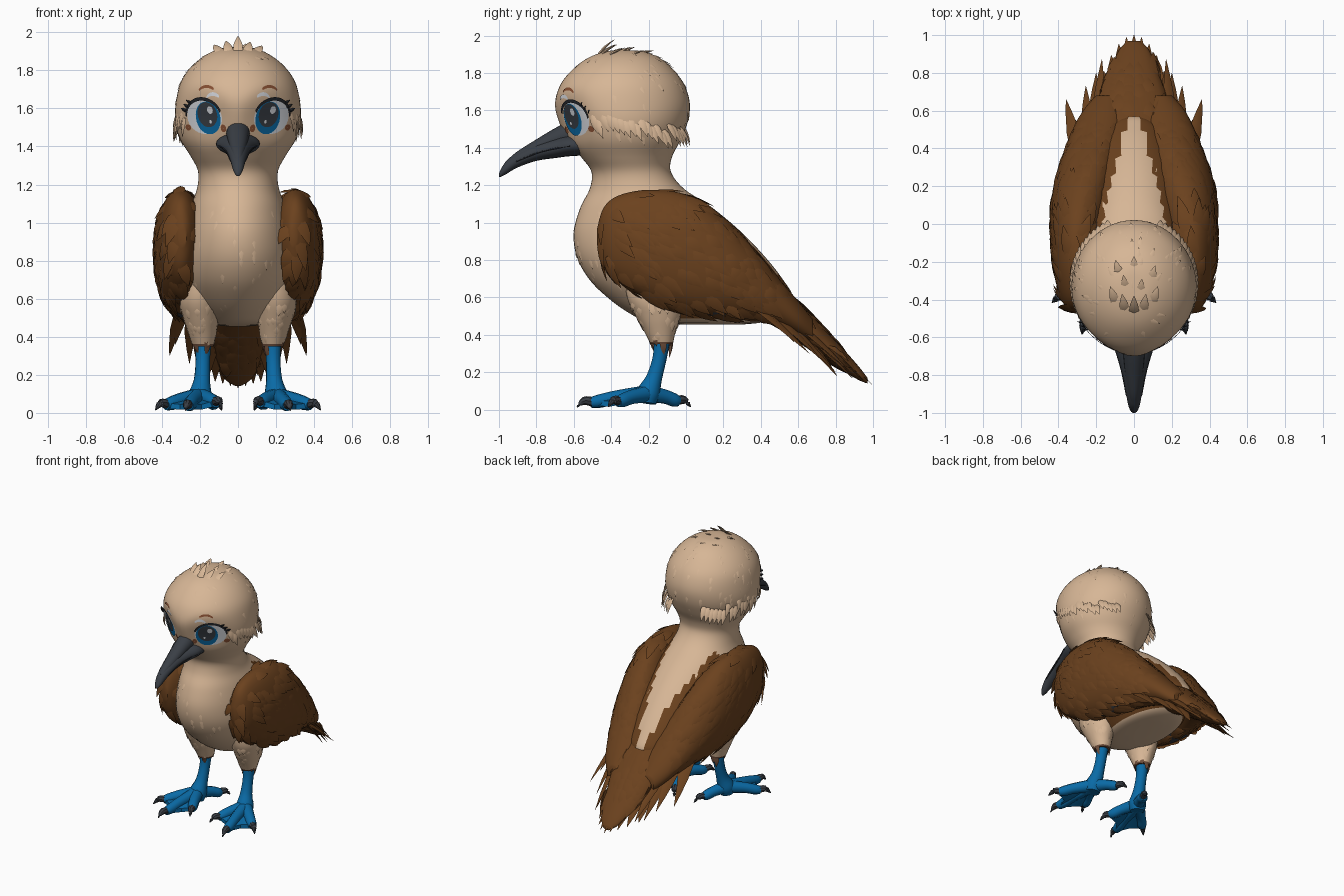
import bpy, bmesh, math, random
from mathutils import Vector as V
from mathutils.bvhtree import BVHTree

random.seed(4)
if "Cube" in bpy.data.objects:
    bpy.data.objects.remove(bpy.data.objects["Cube"], do_unlink=True)

COLOURS = {"cream": (.68, .47, .305), "brown": (.148, .054, .013), "blue": (.003, .145, .38),
           "slate": (.042, .049, .06), "white": (.72, .74, .78), "black": (.018, .02, .025),
           "rust": (.26, .085, .035), "taupe": (.16, .078, .045)}
MATS, IDX = [], {}
for i, (key, col) in enumerate(COLOURS.items()):
    m = bpy.data.materials.new(key)
    m.use_nodes = True
    m.diffuse_color = (*col, 1)
    m.node_tree.nodes["Principled BSDF"].inputs["Base Color"].default_value = (*col, 1)
    MATS.append(m)
    IDX[key] = i


def finish(name, bm, recalc=True, angle=40):
    if recalc:
        bmesh.ops.recalc_face_normals(bm, faces=bm.faces)
    # keep only the materials in use
    used = sorted({f.material_index for f in bm.faces})
    for f in bm.faces:
        f.material_index = used.index(f.material_index)
    me = bpy.data.meshes.new(name)
    bm.to_mesh(me)
    bm.free()
    for u in used:
        me.materials.append(MATS[u])
    ob = bpy.data.objects.new(name, me)
    bpy.context.collection.objects.link(ob)
    bpy.ops.object.select_all(action='DESELECT')
    ob.select_set(True)
    bpy.context.view_layer.objects.active = ob
    bpy.ops.object.shade_smooth_by_angle(angle=math.radians(angle))


def spline(rows, n):
    out = []
    for i in range(len(rows) - 1):
        a, b, c, d = (rows[max(0, min(len(rows) - 1, i + k))] for k in (-1, 0, 1, 2))
        for k in range(n):
            t = k / n
            out.append([q + t / 2 * (r - p + t * (2*p - 5*q + 4*r - s + t * (3*(q - r) + s - p)))
                        for p, q, r, s in zip(a, b, c, d)])
    return out + [list(rows[-1])]


def loft(bm, rings, mat, seg=24):
    """Skin elliptical rings, each given as centre and two half-axes."""
    loops = []
    for c, u, w in rings:
        loops.append([bm.verts.new(c + u * math.cos(a) + w * math.sin(a))
                      for a in (math.tau * k / seg for k in range(seg))])
    faces = [bm.faces.new(loops[0][::-1]), bm.faces.new(loops[-1])]
    for p, q in zip(loops, loops[1:]):
        faces += [bm.faces.new((p[k], p[(k + 1) % seg], q[(k + 1) % seg], q[k])) for k in range(seg)]
    for f in faces:
        f.material_index = IDX[mat]


def lengthwise(rows, s=1, n=5):
    """Rings across y from rows of y, top, bottom, inner x, outer x."""
    return [(V((s * (a + b) / 2, y, (t + l) / 2)), V(((b - a) / 2, 0, 0)), V((0, 0, (t - l) / 2)))
            for y, t, l, a, b in spline(rows, n)]


def tube(bm, pts, mat, seg=10, n=4):
    """Round limb through points of x, y, z, radius."""
    rows = spline(pts, n)
    rings = []
    for i, r in enumerate(rows):
        d = V(rows[min(i + 1, len(rows) - 1)][:3]) - V(rows[max(i - 1, 0)][:3])
        u = d.orthogonal().normalized()
        rings.append((V(r[:3]), u * r[3], d.normalized().cross(u) * r[3]))
    loft(bm, rings, mat, seg)


def feather(bm, base, tip, width, normal, mat, thick=.012):
    base, tip = V(base), V(tip)
    d = tip - base
    side = d.cross(normal).normalized()
    n = side.cross(d).normalized()
    loft(bm, [(base + d * t + n * thick * math.sin(math.pi * t), side * width * w, n * thick * w)
              for t, w in ((0, .5), (.25, 1), (.55, .85), (.8, .45), (1, .03))], mat, 4)


def plumage(bm, count, length, width, flow, lift, keep=lambda p: True):
    """Scatter overlapping feathers over the faces already in the mesh."""
    bmesh.ops.recalc_face_normals(bm, faces=bm.faces)
    src = [(f.calc_center_median(), f.normal.copy(), f.calc_area(), f.material_index)
           for f in bm.faces if keep(f.calc_center_median())]
    keys = list(COLOURS)
    for p, n, _, mi in random.choices(src, [k[2] for k in src], k=count):
        t = flow - n * flow.dot(n)
        if t.length > .2:
            ln = length * random.uniform(.75, 1.2)
            feather(bm, p - n * .008, p + t.normalized() * ln + n * lift, width, n, keys[mi], width * .2)


# Body, neck and head: height, front, back, half width
BODY = [(.455, -.02, .3, .06), (.47, -.2, .42, .17), (.52, -.31, .51, .22), (.6, -.42, .57, .28),
        (.7, -.52, .515, .31), (.82, -.585, .42, .31), (.95, -.6, .295, .285), (1.08, -.565, .14, .25),
        (1.18, -.515, -.01, .215), (1.27, -.505, -.08, .21), (1.35, -.56, -.075, .25),
        (1.44, -.63, -.03, .305), (1.54, -.68, .01, .33), (1.64, -.7, .02, .325),
        (1.74, -.67, -.01, .3), (1.82, -.605, -.07, .245), (1.88, -.525, -.14, .17),
        (1.915, -.43, -.23, .09), (1.922, -.35, -.31, .02)]
bm = bmesh.new()
loft(bm, [(V((0, (f + b) / 2, z)), V((h, 0, 0)), V((0, (b - f) / 2, 0)))
          for z, f, b, h in spline(BODY, 5)], "cream", 56)
# Shallow eye sockets
for v in bm.verts:
    d = math.hypot(abs(v.co.x) - .18, v.co.z - 1.55) / .19
    if v.co.y < -.335 and d < 1:
        v.co.y += .045 * (1 - d * d) ** 2
for f in bm.faces:
    p = f.calc_center_median()
    if p.z < 1.17 and p.y > -.1 and p.z > .485 and abs(p.x) > .17 - .24 * max(p.y, 0):
        f.material_index = IDX["brown"]
skin = BVHTree.FromBMesh(bm)
plumage(bm, 300, .075, .014, V((0, .35, -1)), -.003,
        lambda p: not (p.y < -.42 and 1.25 < p.z < 1.8) and p.z > .55)
# Cheek ruff and crown crest
for s in (1, -1):
    for k in range(20):
        a = math.radians(-30 + 5 * k)
        n = V((s * math.cos(a), math.sin(a), 0))
        p = V((n.x * .322, -.335 + n.y * .335, 1.6 - .0035 * k - .06 * random.random()))
        feather(bm, p, p + n * .014 + V((0, .04, -.1)), .02, n, "cream", .007)
for x, y, h in ((0, -.46, .085), (.045, -.45, .055), (-.045, -.45, .06), (.09, -.41, .035), (-.09, -.41, .04),
                (.03, -.37, .045), (-.04, -.35, .045), (.08, -.3, .025), (-.07, -.27, .025), (0, -.25, .025)):
    feather(bm, (x, y - .02, 1.88), (x * 1.4, y + .08, 1.895 + h), .026, V((0, -.6, 1)), "cream", .008)
finish("body", bm)

# Beak: broad base, narrow ridge and a mouth line on each side
bm = bmesh.new()
BEAK = [(-.52, 1.465, 1.36, .11), (-.62, 1.47, 1.355, .115), (-.7, 1.455, 1.345, .088), (-.8, 1.425, 1.33, .06),
        (-.9, 1.375, 1.295, .042), (-.96, 1.33, 1.26, .03), (-.99, 1.285, 1.245, .018), (-1, 1.262, 1.245, .006)]
RIDGE = [(-.52, 1.53, 1.4, .06), (-.63, 1.535, 1.4, .062), (-.7, 1.505, 1.39, .056), (-.8, 1.445, 1.36, .045),
         (-.9, 1.382, 1.32, .03), (-.95, 1.34, 1.3, .02)]
for rows in (BEAK, RIDGE):
    loft(bm, lengthwise([(y, t, b, -h, h) for y, t, b, h in rows]), "slate", 20)
for s in (1, -1):
    tube(bm, [(s * .11, -.62, 1.41, .006), (s * .066, -.77, 1.38, .005), (s * .039, -.91, 1.325, .004)], "black", 6)
finish("beak", bm)

# Tail: tapered core under layered feathers
bm = bmesh.new()
TAIL = [(.36, .76, .5, .1), (.48, .69, .44, .18), (.64, .54, .34, .18), (.8, .37, .23, .13),
        (.92, .235, .16, .08), (.97, .17, .14, .03)]
loft(bm, lengthwise([(y, t, b, -h, h) for y, t, b, h in TAIL]), "brown", 20)
plumage(bm, 70, .17, .035, V((0, .75, -.65)), .0, lambda p: .52 < p.y < .8)
for f in bm.faces:
    p = f.calc_center_median()
    if p.y < .53 and abs(p.x) < .08 and p.z > .6:
        f.material_index = IDX["taupe"]
for k in range(-4, 5):
    e = abs(k)
    feather(bm, (k * .03, .54, .52 - .01 * e), (k * .04, 1 - .012 * e * e, .13 + .012 * e), .055,
            V((k * .1, .6, .75)), "brown")
finish("tail", bm)

# Wings: rounded shell, covert feathers and long flight feathers
WING = [(-.475, .97, .88, .27, .31), (-.44, 1.08, .77, .24, .36), (-.36, 1.145, .68, .2, .4),
        (-.2, 1.175, .59, .17, .435), (0, 1.15, .525, .15, .445), (.18, 1.04, .495, .11, .43),
        (.34, .885, .48, .08, .385), (.48, .72, .45, .05, .33), (.6, .58, .4, .05, .27), (.68, .48, .36, .08, .2)]
PRIMARIES = [(.36, .66, .3), (.33, .58, .36), (.255, .73, .26), (.2, .8, .2), (.17, .87, .21)]
for s, side in ((1, "left"), (-1, "right")):
    bm = bmesh.new()
    loft(bm, lengthwise(WING, s), "brown", 32)
    bmesh.ops.recalc_face_normals(bm, faces=bm.faces)
    plumage(bm, 250, .16, .034, V((-s * .2, .75, -.65)), -.008,
            lambda p: (abs(p.x) > .2 or p.z > .6) and p.y < .5)
    for f in bm.faces:
        p = f.calc_center_median()
        if f.normal.z < -.5 and 0 < p.y < .2 and .22 < abs(p.x) < .32:
            f.material_index = IDX["slate"]
    for i, (x, y, z) in enumerate(PRIMARIES):
        feather(bm, (s * (.27 - .02 * i), .28 + .03 * i, .62), (s * x, y, z), .042, V((s * .4, .5, .6)), "brown")
    for k in range(8):
        y = -.42 + .085 * k
        z = .74 - .2 * (k / 7) ** .6
        feather(bm, (s * .36, y, z + .08), (s * .325, y + .12, z - .06), .035, V((s, 0, -.2)), "brown")
    finish(side + "_wing", bm)

    # Feathered thigh with a dark hem
    bm = bmesh.new()
    THIGH = [(.74, .18, -.17, .1, .16), (.6, .2, -.17, .108, .145), (.5, .195, -.15, .094, .12),
             (.42, .188, -.14, .075, .085), (.35, .183, -.13, .055, .06)]
    loft(bm, [(V((s * x, y, z)), V((a, 0, 0)), V((0, b, 0))) for z, x, y, a, b in spline(THIGH, 4)], "cream", 20)
    plumage(bm, 45, .07, .018, V((0, .1, -1)), .0, lambda p: p.z < .6)
    for f in bm.faces:
        if f.calc_center_median().z < .365:
            f.material_index = IDX["taupe"]
    finish(side + "_thigh", bm)

    # Shank, toes, web and claws
    bm = bmesh.new()
    tube(bm, [(s * .183, -.125, .4, .046), (s * .185, -.14, .28, .038), (s * .19, -.17, .17, .043),
              (s * .2, -.2, .09, .062), (s * .205, -.21, .035, .05)], "blue", 14)
    TOES = [(.115, -.4, .055), (.262, -.51, .038), (.38, -.365, .042), (.12, -.04, .045)]
    ankle = V((s * .205, -.2, .085))
    for x, y, z in TOES:
        tip = V((s * x, y, z))
        mid = ankle.lerp(tip, .55) + V((0, 0, .006))
        d = (tip - ankle).normalized()
        tube(bm, [(*ankle, .048), (*mid, .038), (*ankle.lerp(tip, .85), .036), (*tip, .028)], "blue")
        tube(bm, [(*(tip - d * .015), .025), (*(tip + d * .035 + V((0, 0, .014))), .022),
                  (*(tip + d * .075 - V((0, 0, .014))), .003)], "slate", 8)
    for (ax, ay, az), (bx, by, bz) in zip(TOES[:2], TOES[1:3]):
        a, b = V((s * ax, ay, az)), V((s * bx, by, bz))
        edge = [a, (a + b) / 2 * .85 + ankle * .15, b]
        edge[1].z = .035
        top = [bm.verts.new(p + V((0, 0, .01))) for p in [ankle] + edge]
        low = [bm.verts.new(p - V((0, 0, .018))) for p in [ankle] + edge]
        web = [bm.faces.new(q) for q in (top[:3], (top[0], top[2], top[3]), low[2::-1], (low[3], low[2], low[0]))]
        web += [bm.faces.new((top[k], low[k], low[(k + 1) % 4], top[(k + 1) % 4])) for k in range(4)]
        for f in web:
            f.material_index = IDX["blue"]
    finish(side + "_foot", bm)

    # Eye: thin plates laid on the curve of the head
    axis, across = V((s * .5, -.866, 0)), V((s * .866, .5, 0))
    centre = V((s * .17, -.6, 1.555))
    bm = bmesh.new()

    def plate(inner, outer, lift, mat, n=5):
        grid = []
        for k in range(n + 1):
            row = []
            for (a, b), (c, d) in zip(inner, outer):
                t = k / n
                p = centre + across * (a + (c - a) * t) + V((0, 0, b + (d - b) * t))
                hit = skin.ray_cast(p + axis * .4, -axis)[0] or p
                row.append(bm.verts.new(hit + axis * lift))
            grid.append(row)
        for r, q in zip(grid, grid[1:]):
            for k in range(len(r) - 1):
                f = bm.faces.new((r[k], r[k + 1], q[k + 1], q[k]))
                f.material_index = IDX[mat]
                f.normal_update()
                if f.normal.dot(axis) < 0:
                    f.normal_flip()

    def arc(u, v, ru, rv, a=0, b=360, n=28):
        return [(u + ru * math.cos(math.radians(a + (b - a) * k / n)),
                 v + rv * math.sin(math.radians(a + (b - a) * k / n))) for k in range(n + 1)]

    def disc(u, v, ru, rv, lift, mat):
        plate(arc(u, v, .001, .001), arc(u, v, ru, rv), lift, mat)

    disc(.012, 0, .112, .09, .003, "white")
    disc(-.014, -.005, .078, .086, .006, "blue")
    disc(-.014, .012, .062, .066, .009, "slate")
    disc(-.014 + s * .022, .036, .018, .02, .012, "white")
    disc(-.03, -.025, .008, .009, .012, "white")
    # Lash line, brow and cheek marks
    plate(arc(.012, 0, .108, .086, 0, 165), arc(.012, .006, .119, .098, 0, 165), .01, "black", 3)
    plate(arc(-.02, .12, .055, .032, 30, 140), arc(-.02, .12, .06, .048, 30, 140), .004, "rust", 2)
    plate(arc(-.06, .09, .04, .02, 20, 150), arc(-.06, .09, .045, .04, 20, 150), .004, "white", 2)
    disc(.125, -.055, .02, .016, .004, "rust")
    disc(-.1, -.06, .016, .02, .004, "rust")
    for k in range(3):
        p = centre + across * (.125 - .022 * k) + V((0, 0, .03 + .02 * k))
        p = skin.ray_cast(p + axis * .4, -axis)[0]
        feather(bm, p, p + axis * .012 + across * .032 + V((0, 0, .018)), .009, axis, "black", .004)
    finish(side + "_eye", bm, recalc=False)
